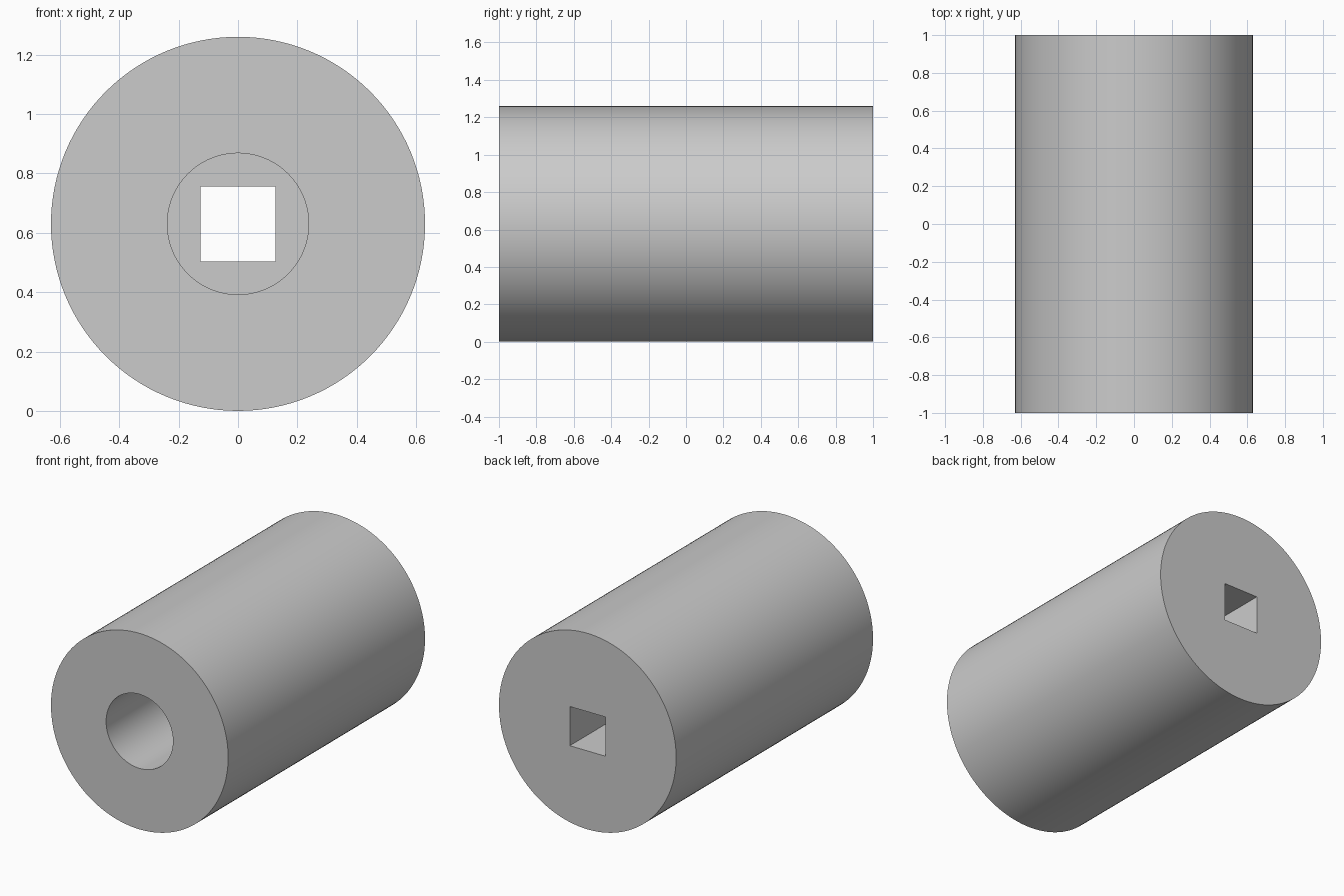
import bpy
import bmesh
from math import sin, cos, pi, radians

if "Cube" in bpy.data.objects:
    bpy.data.objects.remove(bpy.data.objects["Cube"])

SEGMENTS = 128
RADIUS = 0.63      # outer body
BORE = 0.238       # round front hole
HALF_SQUARE = 0.126  # square rear hole
STEP_Y = 0.0       # depth where the round hole meets the square one


def ring(bm, size, y, square=False):
    """A loop of points around the axis, round or pushed out to a square."""
    verts = []
    for i in range(SEGMENTS):
        a = 2 * pi * i / SEGMENTS
        c, s = cos(a), sin(a)
        r = size / max(abs(c), abs(s)) if square else size
        verts.append(bm.verts.new((r * c, y, RADIUS + r * s)))
    return verts


# Material
grey = bpy.data.materials.new("plain grey")
grey.use_nodes = True
colour = (0.6, 0.6, 0.6, 1)
grey.diffuse_color = colour
grey.node_tree.nodes["Principled BSDF"].inputs["Base Color"].default_value = colour

# Sleeve: outer wall, back face, square hole, inner step, round bore, front face
bm = bmesh.new()
rings = [
    ring(bm, RADIUS, -1),
    ring(bm, RADIUS, 1),
    ring(bm, HALF_SQUARE, 1, square=True),
    ring(bm, HALF_SQUARE, STEP_Y, square=True),
    ring(bm, BORE, STEP_Y),
    ring(bm, BORE, -1),
]
for a, b in zip(rings, rings[1:] + rings[:1]):
    for i in range(SEGMENTS):
        j = (i + 1) % SEGMENTS
        bm.faces.new((a[i], a[j], b[j], b[i]))
bmesh.ops.recalc_face_normals(bm, faces=bm.faces)

mesh = bpy.data.meshes.new("sleeve")
bm.to_mesh(mesh)
bm.free()
mesh.materials.append(grey)
sleeve = bpy.data.objects.new("sleeve", mesh)
bpy.context.collection.objects.link(sleeve)

# Smooth round walls with sharp rims
for other in bpy.context.selected_objects:
    other.select_set(False)
sleeve.select_set(True)
bpy.context.view_layer.objects.active = sleeve
bpy.ops.object.shade_smooth_by_angle(angle=radians(30))
